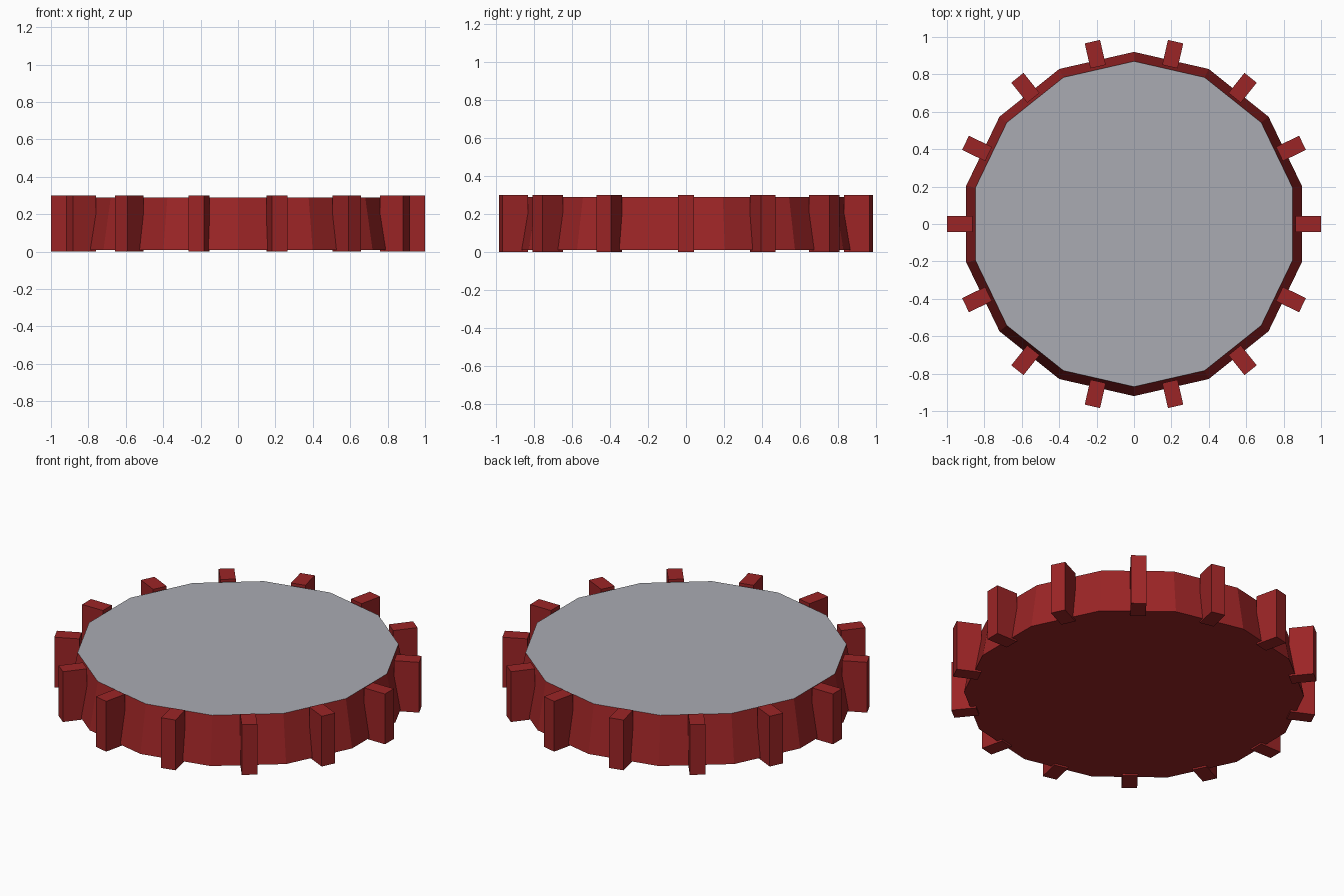
import bpy, bmesh, math
from mathutils import Matrix

if "Cube" in bpy.data.objects:
    bpy.data.objects.remove(bpy.data.objects["Cube"])

N = 14                       # sides and teeth
STEP = 2 * math.pi / N


def material(name, rgb):
    m = bpy.data.materials.new(name)
    m.diffuse_color = (*rgb, 1)
    m.use_nodes = True
    m.node_tree.nodes["Principled BSDF"].inputs["Base Color"].default_value = m.diffuse_color
    return m


red = material("dark_red", (0.33, 0.018, 0.019))
grey = material("grey", (0.40, 0.41, 0.45))


def add_object(name, bm, mats):
    me = bpy.data.meshes.new(name)
    bm.normal_update()
    bm.to_mesh(me)
    bm.free()
    for m in mats:
        me.materials.append(m)
    ob = bpy.data.objects.new(name, me)
    bpy.context.collection.objects.link(ob)
    return ob


# Tapered 14-sided disc: wide red base, grey top face
bm = bmesh.new()
rings = []
for r, z in ((0.92, 0.01), (0.87, 0.29)):
    rings.append([bm.verts.new((r * math.cos((i + 0.5) * STEP),
                                r * math.sin((i + 0.5) * STEP), z))
                  for i in range(N)])
low, high = rings
for i in range(N):
    j = (i + 1) % N
    bm.faces.new((low[i], low[j], high[j], high[i]))
bm.faces.new(low[::-1])
bm.faces.new(high).material_index = 1
add_object("disc_body", bm, [red, grey])

# Block teeth, one at the middle of each side
for i in range(N):
    bm = bmesh.new()
    bmesh.ops.create_cube(bm, size=1, matrix=(
        Matrix.Rotation(i * STEP, 4, 'Z')
        @ Matrix.Translation((0.9315, 0, 0.15))
        @ Matrix.Diagonal((0.137, 0.084, 0.30, 1))))
    add_object(f"tooth_{i + 1}", bm, [red])
